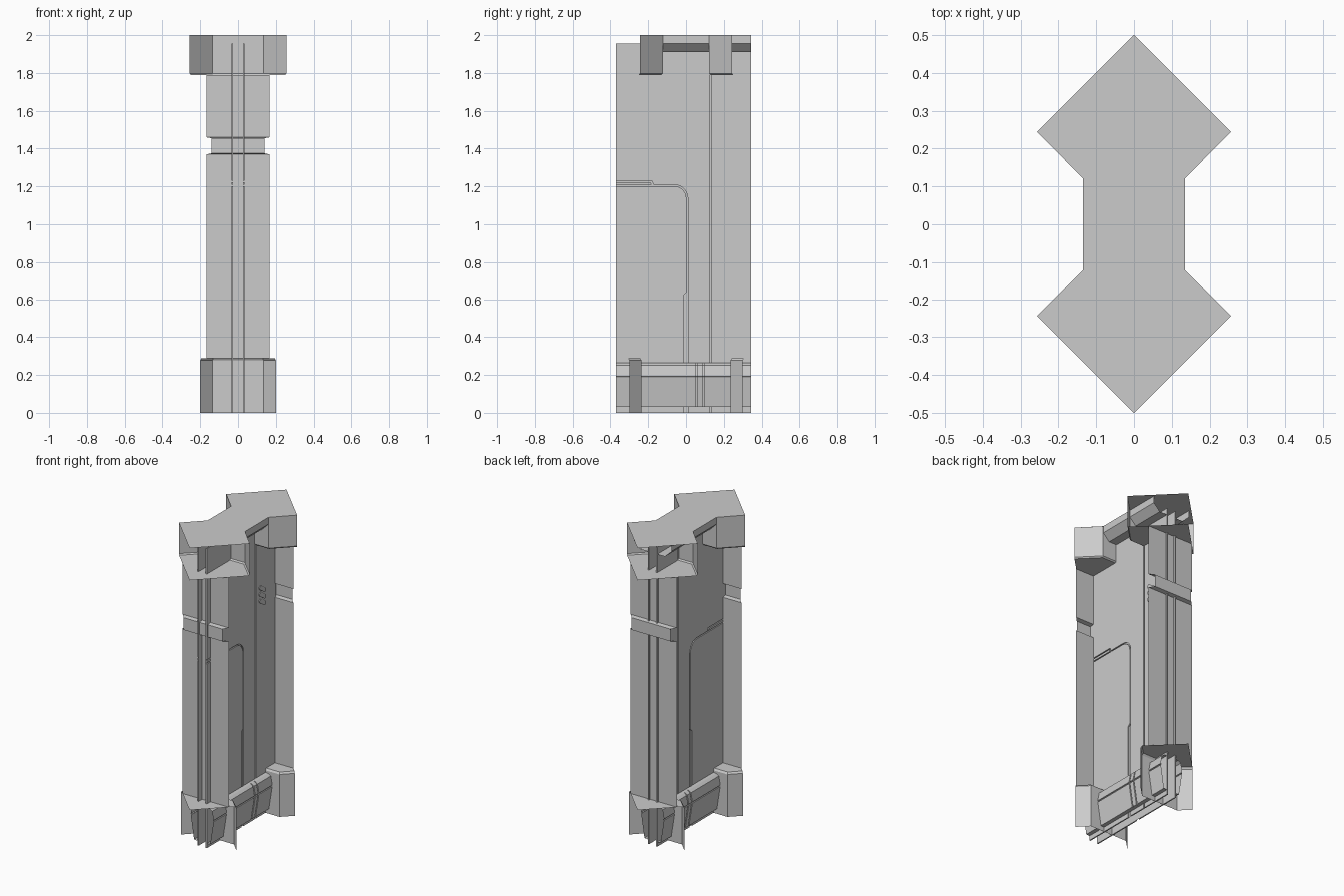
import bpy, bmesh, math

if "Cube" in bpy.data.objects:
    bpy.data.objects.remove(bpy.data.objects["Cube"])

def make(name, polys):
    """One mesh object from a list of polygons (lists of 3D points)."""
    bm = bmesh.new()
    for p in polys:
        bm.faces.new([bm.verts.new(v) for v in p])
    bmesh.ops.remove_doubles(bm, verts=bm.verts, dist=1e-5)
    bmesh.ops.dissolve_degenerate(bm, edges=bm.edges, dist=1e-5)
    bmesh.ops.recalc_face_normals(bm, faces=bm.faces)
    me = bpy.data.meshes.new(name)
    bm.to_mesh(me)
    bm.free()
    ob = bpy.data.objects.new(name, me)
    bpy.context.collection.objects.link(ob)
    return ob

def mirror(ob, x=False, y=False):
    m = ob.modifiers.new("mirror", 'MIRROR')
    m.use_axis = (x, y, False)
    m.use_mirror_merge = False
    return ob

def skin(rows):
    """Quads between successive open rows of points."""
    return [[a[i], a[i + 1], b[i + 1], b[i]]
            for a, b in zip(rows, rows[1:]) for i in range(len(a) - 1)]

def ring(z, a, b):
    """Quarter of a column outline: a = mitred corner, b = half flat."""
    d = 2 * a - b
    return [(x, 0.5 - v, z) for x, v in ((-a, a), (-b, d), (b, d), (a, a))]

def column_part(name, rings, plate_at=None):
    polys = skin([ring(*r) for r in rings])
    if plate_at is not None:
        polys.append(ring(*rings[plate_at]) + [(0, 0.5, rings[plate_at][0])])
    return mirror(make(name, polys), y=True)

def panel(name, outline, x0, x1):
    """Flat wall panel with a rim, repeated on both wall sides."""
    polys = [[(x1, y, z) for y, z in outline]]
    loop = outline + outline[:1]
    polys += skin([[(x0, y, z) for y, z in loop], [(x1, y, z) for y, z in loop]])
    return mirror(make(name, polys), x=True)

def arc(cy, cz, r, a0, a1, n=6):
    return [(cy + r * math.cos(math.radians(a0 + (a1 - a0) * i / n)),
             cz + r * math.sin(math.radians(a0 + (a1 - a0) * i / n)))
            for i in range(n + 1)]

Y0, Y1, TOP = -0.37, 0.345, 1.955
BACK, FACE = 0.026, 0.034

# Mitred end columns: base, square shaft with a notch, and capital
column_part("column_base", [(0, .2, .135), (.277, .2, .135), (.289, .194, .131)], 2)
S = .167
column_part("column_shaft", [(.289, S, S), (1.37, S, S), (1.375, .14, .14),
                             (1.455, .14, .14), (1.46, S, S), (1.79, S, S)])
column_part("column_capital", [(1.79, .251, .133), (1.798, .256, .135), (2, .256, .135)], 0)

# Dumbbell-shaped top plate
half = [(.135, .121), (.256, .244), (0, .5), (-.256, .244), (-.135, .121)]
make("top_plate", [[(x, y, 2) for x, y in half + [(-x, -y) for x, y in half]]])

# Wall core and its raised panels, separated by thin grooves
mirror(make("wall_core", [[(BACK, Y0, 0), (BACK, Y1, 0), (BACK, Y1, TOP), (BACK, Y0, TOP)]]), x=True)
panel("door_panel", [(Y0, 0), (-.013, 0), (-.013, .62), (.002, .635)]
      + arc(-.063, 1.137, .065, 0, 90) + [(Y0, 1.202)], BACK, FACE)
panel("upper_wall_panel", [(.128, 0), (.128, TOP), (Y0, TOP), (Y0, 1.23), (-.18, 1.23),
                           (-.172, 1.21)] + arc(-.063, 1.137, .073, 90, 0) + [(.01, 0)], BACK, FACE)
panel("door_tab", [(Y0, 1.209), (-.182, 1.209), (-.188, 1.223), (Y0, 1.223)], BACK, FACE)
panel("side_wall_panel", [(.135, 0), (Y1, 0), (Y1, TOP), (.135, TOP)], BACK, FACE)

# Three slanted capsule vents on each side
for i in range(3):
    z = 1.477 - .043 * i
    panel(f"vent_{i + 1}", arc(.18, z + .014, .013, 55, 235) + arc(.222, z - .014, .013, 235, 415),
          FACE, FACE + .005)

# Beam under the top plate
beam = [(.135, 2), (.135, TOP), (.09, 1.91), (FACE, 1.91)]
mirror(make("top_beam", skin([[(x, y, z) for x, z in beam] for y in (-.121, Y1)])), x=True)

# Tapered skirting with one long groove and two upright seams
prof = [(FACE, .264), (.055, .262), (.072, .25), (.083, .193), (.077, .191),
        (.077, .186), (.082, .184), (.058, .032), (FACE, .03)]
stations = [(Y0, 0)]
for y in (.052, .09):
    stations += [(y, 0), (y, .008), (y + .008, .008), (y + .008, 0)]
stations.append((Y1, 0))
mirror(make("skirting", skin([[(x - (d if x > FACE else 0), y, z) for x, z in prof]
                              for y, d in stations])), x=True)
